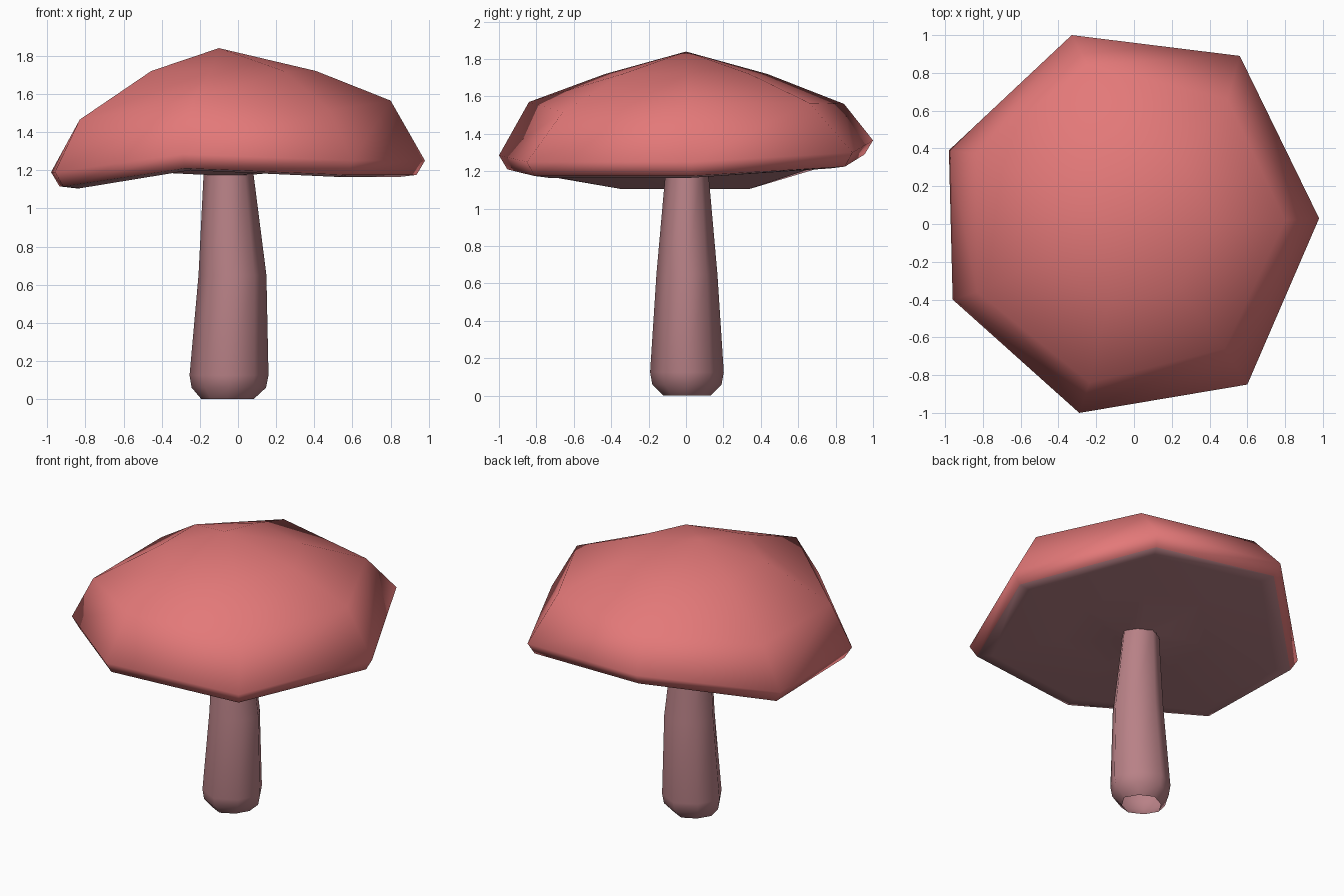
import bpy, bmesh
from math import sin, cos, tau

if "Cube" in bpy.data.objects:
    bpy.data.objects.remove(bpy.data.objects["Cube"])

def material(name, rgb):
    m = bpy.data.materials.new(name)
    m.diffuse_color = (*rgb, 1)
    m.use_nodes = True
    m.node_tree.nodes["Principled BSDF"].inputs["Base Color"].default_value = m.diffuse_color
    return m

red = material("cap_red", (0.77, 0.19, 0.19))
mauve = material("stem_mauve", (0.48, 0.22, 0.24))

def loft(name, rings, mats, end=None, under=0):
    """Skin rings bottom to top, with an optional end point; the first `under` bands use material 1."""
    bm = bmesh.new()
    rows = [[bm.verts.new(p) for p in r] for r in rings]
    n = len(rows[0])
    for k, (a, b) in enumerate(zip(rows, rows[1:])):
        for i in range(n):
            j = (i + 1) % n
            f = bm.faces.new((a[i], a[j], b[j], b[i]))
            f.material_index = 1 if k < under else 0
    if end:
        e = bm.verts.new(end)
        for i in range(n):
            bm.faces.new((rows[-1][i], rows[-1][(i + 1) % n], e))
    for f in bm.faces:
        f.smooth = True
    me = bpy.data.meshes.new(name)
    bm.to_mesh(me)
    bm.free()
    for m in mats:
        me.materials.append(m)
    ob = bpy.data.objects.new(name, me)
    bpy.context.collection.objects.link(ob)
    return ob

# Cap: seven-sided wavy rim and shoulder, other rings scaled from them
rim = [(0.98, 0.03, 1.25), (0.56, 0.89, 1.30), (-0.33, 1.0, 1.365), (-0.98, 0.39, 1.19),
       (-0.96, -0.40, 1.19), (-0.29, -1.0, 1.285), (0.60, -0.85, 1.25)]
shoulder = [(0.80, 0.02, 1.565), (0.495, 0.66, 1.565), (-0.25, 0.845, 1.56), (-0.83, 0.37, 1.465),
            (-0.83, -0.36, 1.465), (-0.235, -0.84, 1.57), (0.48, -0.66, 1.515)]

def scaled(s, dz):
    return [(x * s, y * s, z + dz) for x, y, z in rim]

crown = [(x * 0.53 - 0.015, y * 0.515, 1.72) for x, y, z in shoulder]
# Hollow underside, dipping to a small collar at the stem
collar = [(x * 0.11 - 0.05, y * 0.11, 1.175) for x, y, z in rim]
hollow = [(x * 0.45, y * 0.45, 1.21 + 0.35 * (z - 1.25)) for x, y, z in rim]
loft("cap", [collar, hollow, scaled(0.865, -0.085), scaled(0.955, -0.075), rim, shoulder, crown],
     [red, mauve], end=(-0.10, 0, 1.84), under=3)

# Stem: eight-sided tapered tube, slightly slimmer on the diagonals, open at the base
profile = [(0.0, 0.137, 0.125, -0.055), (0.06, 0.195, 0.185, -0.048), (0.125, 0.207, 0.197, -0.047),
           (0.65, 0.178, 0.163, -0.029), (1.19, 0.13, 0.115, -0.05)]  # height, x and y radius, x offset

def stem_ring(z, rx, ry, cx):
    k = [1 if i % 2 == 0 else 0.91 for i in range(8)]
    return [(cx + rx * k[i] * cos(tau * i / 8), 0.005 + ry * k[i] * sin(tau * i / 8), z) for i in range(8)]

loft("stem", [stem_ring(*p) for p in profile], [mauve])
